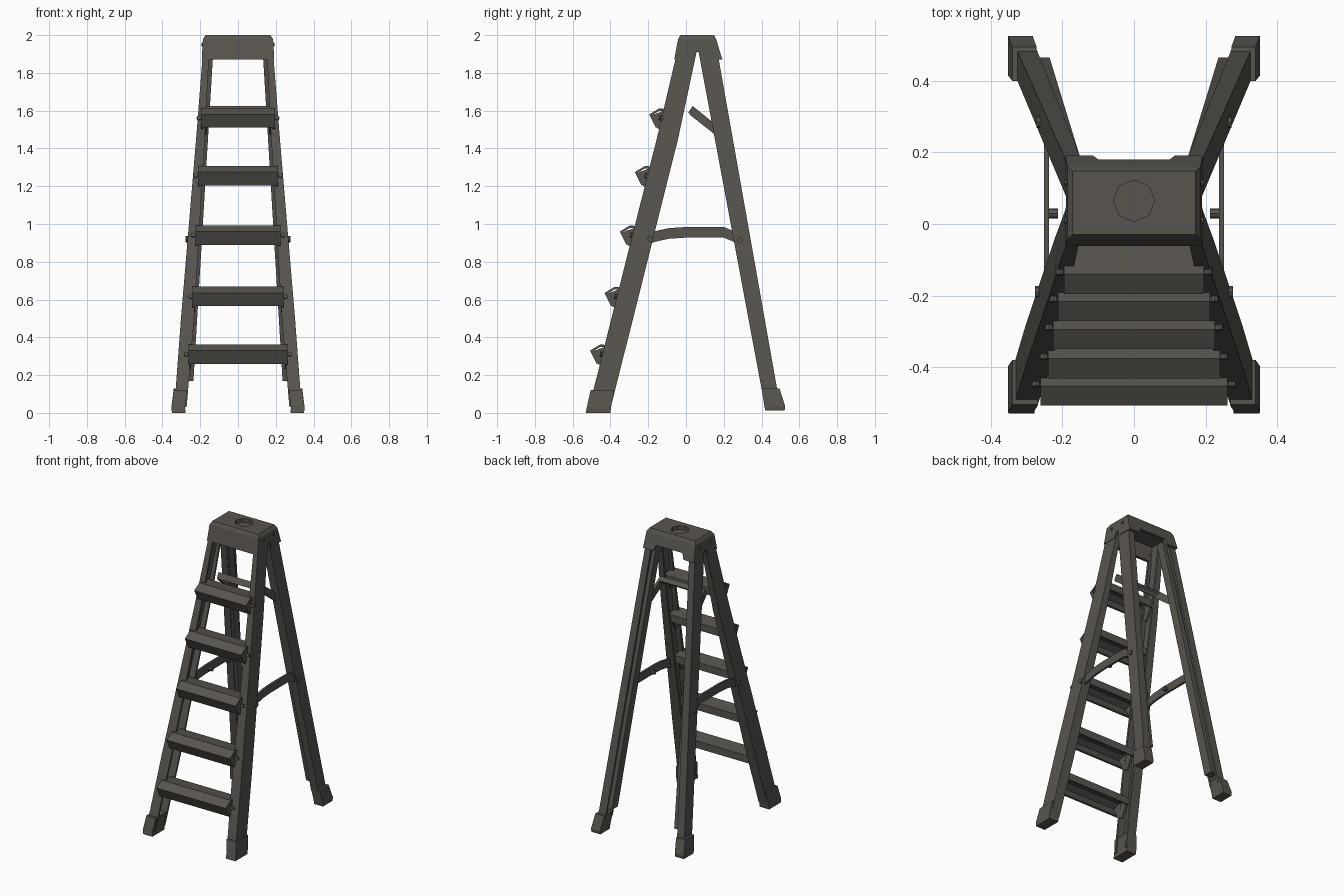
import bpy, bmesh, math
from mathutils import Vector

if "Cube" in bpy.data.objects:
    bpy.data.objects.remove(bpy.data.objects["Cube"])

mat = bpy.data.materials.new("dark_warm_grey")
mat.diffuse_color = (0.098, 0.09, 0.079, 1)
mat.use_nodes = True
mat.node_tree.nodes["Principled BSDF"].inputs["Base Color"].default_value = mat.diffuse_color


def finish(name, bm, mirror=False):
    bmesh.ops.recalc_face_normals(bm, faces=bm.faces)
    me = bpy.data.meshes.new(name)
    bm.to_mesh(me)
    bm.free()
    me.materials.append(mat)
    ob = bpy.data.objects.new(name, me)
    bpy.context.collection.objects.link(ob)
    if mirror:
        ob.modifiers.new("mirror", 'MIRROR').use_axis[0] = True
    return ob


def loft(name, rings, mirror=False):
    """Skin a list of equal-length closed rings and cap both ends."""
    bm = bmesh.new()
    vs = [[bm.verts.new(p) for p in r] for r in rings]
    n = len(vs[0])
    for a, b in zip(vs, vs[1:]):
        for i in range(n):
            j = (i + 1) % n
            bm.faces.new((a[i], a[j], b[j], b[i]))
    bm.faces.new(vs[0][::-1])
    bm.faces.new(vs[-1])
    return finish(name, bm, mirror)


def rect(x0, x1, y0, y1, z):
    return [(x0, y0, z), (x1, y0, z), (x1, y1, z), (x0, y1, z)]


def channel(x0, x1, y0, y1, z, t=0.014):
    """C section, open toward the middle of the ladder (x0 side)."""
    return [(x0, y0, z), (x1, y0, z), (x1, y1, z), (x0, y1, z),
            (x0, y1 - t, z), (x1 - t, y1 - t, z), (x1 - t, y0 + t, z), (x0, y0 + t, z)]


def cylinder(name, centre, radius, depth, axis, sides=8, mirror=False):
    bm = bmesh.new()
    bmesh.ops.create_cone(bm, cap_ends=True, segments=sides, radius1=radius,
                          radius2=radius, depth=depth)
    rot = Vector((0, 0, 1)).rotation_difference(Vector(axis)).to_matrix().to_4x4()
    bmesh.ops.transform(bm, matrix=rot, verts=bm.verts)
    bmesh.ops.translate(bm, vec=centre, verts=bm.verts)
    return finish(name, bm, mirror)


def front_y(z):
    return -0.52 + 0.25 * z


# Front rails, flanged channels that lean back and narrow upward
loft("front_rail", [channel(0.272, 0.337, -0.513, -0.398, 0.03),
                    channel(0.232, 0.302, -0.395, -0.28, 0.5),
                    channel(0.176, 0.222, -0.155, -0.042, 1.45),
                    channel(0.152, 0.185, -0.045, 0.058, 1.92)], True)
loft("front_foot", [rect(0.278, 0.35, -0.53, -0.4, 0),
                    rect(0.28, 0.352, -0.525, -0.397, 0.03),
                    rect(0.268, 0.34, -0.505, -0.38, 0.12)], True)

# Rear rails: outer channel with a shorter inner strip
loft("rear_rail", [channel(0.272, 0.328, 0.405, 0.487, 0.1),
                   channel(0.14, 0.184, 0.063, 0.163, 1.93)], True)
loft("rear_inner_strip", [rect(0.236, 0.285, 0.4, 0.465, 0.17),
                          rect(0.13, 0.155, 0.066, 0.12, 1.93)], True)
loft("rear_foot", [rect(0.283, 0.35, 0.42, 0.522, 0.012),
                   rect(0.283, 0.352, 0.415, 0.525, 0.035),
                   rect(0.272, 0.34, 0.4, 0.495, 0.13)], True)

# Steps: folded plate with a sloping nose, a tread and a rear lip
for i, (z, w) in enumerate([(0.33, 0.262), (0.635, 0.24), (0.96, 0.226),
                            (1.275, 0.213), (1.58, 0.195)]):
    f = front_y(z)
    prof = [(f - 0.035, z - 0.07), (f - 0.07, z), (f - 0.015, z + 0.033),
            (f + 0.085, z + 0.02), (f + 0.085, z - 0.03), (f + 0.073, z - 0.03),
            (f + 0.073, z + 0.008), (f - 0.015, z + 0.02), (f - 0.055, z - 0.003),
            (f - 0.024, z - 0.066)]
    loft(f"step_{i + 1}", [[(s * w, y, h) for y, h in prof] for s in (-1, 1)])
    # Corner brackets and rivets where the step meets the rail
    loft(f"step_bracket_{i + 1}",
         [[(x, f - 0.06, z - 0.005), (x, f + 0.01, z + 0.02), (x, f + 0.08, z + 0.01),
           (x, f + 0.02, z - 0.1), (x, f - 0.03, z - 0.07)] for x in (w - 0.012, w)], True)
    cylinder(f"step_rivet_{i + 1}", (w + 0.012, f - 0.005, z - 0.02), 0.012, 0.025,
             (0, -1, 0.25), 8, True)

# Spreader arms: bowed flat bars between front and rear rails
path = [(-0.215, 0.915), (-0.16, 0.935), (-0.09, 0.95), (0.0, 0.956),
        (0.2, 0.956), (0.25, 0.935), (0.3, 0.905)]
loft("spreader_arm", [[(x, y, z + h) for x, h in
                       ((0.238, -0.028), (0.252, -0.028), (0.252, 0.028), (0.238, 0.028))]
                      for y, z in path], True)
cylinder("spreader_pivot", (0.228, 0.03, 0.95), 0.014, 0.03, (1, 0, 0), 8, True)
cylinder("spreader_bolt_front", (0.252, -0.19, 0.92), 0.016, 0.05, (1, 0, 0), 8, True)
cylinder("spreader_bolt_rear", (0.248, 0.285, 0.915), 0.016, 0.05, (1, 0, 0), 8, True)

# Upper U-shaped brace: slanted arms on the rear rails joined by a crossbar
loft("upper_brace_arm", [[(x0, 0.17, 1.46), (x0 + 0.018, 0.17, 1.46),
                          (x0 + 0.018, 0.165, 1.52), (x0, 0.165, 1.52)]
                         if k == 0 else
                         [(x0, 0.018, 1.58), (x0 + 0.018, 0.018, 1.58),
                          (x0 + 0.018, 0.035, 1.625), (x0, 0.035, 1.625)]
                         for k, x0 in enumerate((0.17, 0.152))], True)
loft("upper_brace_bar", [[(x, 0.012, 1.59), (x, 0.035, 1.625), (x, 0.06, 1.605),
                          (x, 0.05, 1.592), (x, 0.036, 1.605), (x, 0.024, 1.583)]
                         for x in (-0.17, 0.17)])

# Top cap: tapered hollow block with notched skirts and a round recess
cap = loft("top_cap", [rect(-0.192, 0.192, -0.062, 0.192, 1.872),
                       rect(-0.186, 0.186, -0.042, 0.16, 1.978),
                       rect(-0.172, 0.172, -0.03, 0.148, 2.0)])
cutters = [
    loft("cap_hollow", [rect(-0.176, 0.176, -0.046, 0.174, 1.85),
                        rect(-0.168, 0.168, -0.026, 0.144, 1.965)]),
    loft("side_notch", [[(x, 0.03, 1.86), (x, 0.098, 1.86), (x, 0.075, 1.91),
                         (x, 0.055, 1.91)] for x in (-0.3, 0.3)]),
    loft("rear_notch", [[(-0.12, y, 1.86), (0.12, y, 1.86), (0.1, y, 1.91),
                         (-0.1, y, 1.91)] for y in (0.1, 0.3)]),
    cylinder("cap_recess", (0, 0.065, 1.995), 0.058, 0.04, (0, 0, 1), 8)]
for c in cutters:
    m = cap.modifiers.new(c.name, 'BOOLEAN')
    m.operation, m.object, m.solver = 'DIFFERENCE', c, 'EXACT'
    c.hide_render = True
bpy.context.view_layer.update()
deps = bpy.context.evaluated_depsgraph_get()
cut_mesh = bpy.data.meshes.new_from_object(cap.evaluated_get(deps))
cap.modifiers.clear()
cap.data = cut_mesh
for c in cutters:
    bpy.data.objects.remove(c)

# Rivets on the cap sides
for y in (0.01, 0.115):
    cylinder("cap_rivet", (0.188, y, 1.95), 0.009, 0.012, (1, 0, 0), 8, True)
